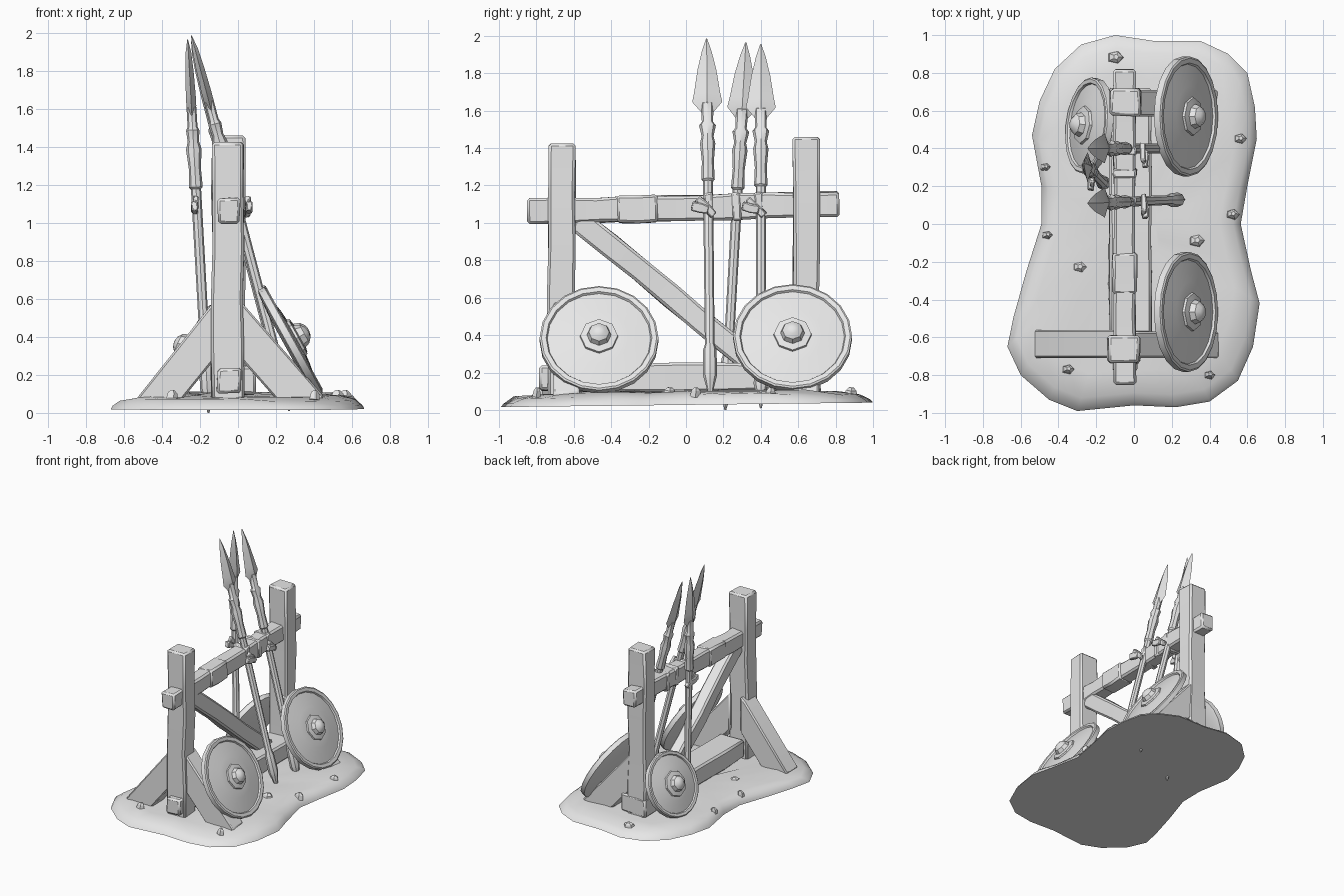
import bpy, bmesh, math, random
from mathutils import Vector, Matrix

if "Cube" in bpy.data.objects:
    bpy.data.objects.remove(bpy.data.objects["Cube"])

random.seed(4)
grey = bpy.data.materials.new("plain grey")
grey.diffuse_color = (0.8, 0.8, 0.8, 1)
grey.use_nodes = True
grey.node_tree.nodes["Principled BSDF"].inputs["Base Color"].default_value = grey.diffuse_color


def finish(name, bm, angle=35):
    bmesh.ops.recalc_face_normals(bm, faces=bm.faces)
    me = bpy.data.meshes.new(name)
    bm.to_mesh(me)
    bm.free()
    me.materials.append(grey)
    ob = bpy.data.objects.new(name, me)
    bpy.context.collection.objects.link(ob)
    me.shade_smooth()
    me.set_sharp_from_angle(angle=math.radians(angle))
    return ob


def bridge(bm, rings):
    # skin consecutive vertex rings and cap both ends
    for a, b in zip(rings, rings[1:]):
        n = len(a)
        for i in range(n):
            bm.faces.new((a[i], a[(i + 1) % n], b[(i + 1) % n], b[i]))
    bm.faces.new(rings[0])
    bm.faces.new(rings[-1])


def lathe(name, origin, direction, profile, sides, angle=35):
    # profile rows: height along direction, radius across, radius along y
    z = Vector(direction).normalized()
    y = Vector((0, 1, 0))
    x = y.cross(z).normalized()
    y = z.cross(x)
    bm = bmesh.new()
    rings = []
    for h, rx, ry in profile:
        rings.append([bm.verts.new(Vector(origin) + z * h
                      + x * rx * math.cos(math.tau * i / sides)
                      + y * ry * math.sin(math.tau * i / sides)) for i in range(sides)])
    bridge(bm, rings)
    return finish(name, bm, angle)


def timber(name, a, b, w, d, up=(1, 0, 0), bevel=0.014, rough=0.006, cuts=5):
    # hewn beam from a to b, w across "up", d along "up"
    a, b = Vector(a), Vector(b)
    z = (b - a).normalized()
    u = Vector(up)
    u = (u - z * u.dot(z)).normalized()
    v = z.cross(u)
    bm = bmesh.new()
    rings = []
    for k in range(cuts + 1):
        c = a.lerp(b, k / cuts)
        rings.append([bm.verts.new(c + u * (su * d / 2 + random.uniform(-rough, rough))
                      + v * (sv * w / 2 + random.uniform(-rough, rough)))
                      for su, sv in ((1, 1), (-1, 1), (-1, -1), (1, -1))])
    bridge(bm, rings)
    ob = finish(name, bm, 40)
    m = ob.modifiers.new("worn edges", "BEVEL")
    m.width, m.segments, m.limit_method = bevel, 1, "ANGLE"
    return ob


def slab(name, pts, y0, y1):
    # xz outline extruded along y
    bm = bmesh.new()
    bridge(bm, [[bm.verts.new((x, y, z)) for x, z in pts] for y in (y0, y1)])
    ob = finish(name, bm, 40)
    m = ob.modifiers.new("worn edges", "BEVEL")
    m.width, m.segments, m.limit_method = 0.01, 1, "ANGLE"
    return ob


# ground mound
outline = [(-.1, 1), (.1, .97), (.35, .97), (.5, .9), (.6, .8), (.64, .62), (.65, .45),
           (.6, .2), (.565, 0), (.62, -.25), (.665, -.42), (.63, -.65), (.55, -.83),
           (.4, -.94), (.22, -.97), (0, -.96), (-.3, -.99), (-.45, -.93), (-.6, -.8),
           (-.67, -.65), (-.64, -.5), (-.57, -.25), (-.49, 0), (-.49, .2), (-.54, .47),
           (-.5, .65), (-.42, .82), (-.28, .95)]
bm = bmesh.new()
rings = []
for s, h in ((.5, 0), (1, 0), (.985, .018), (.93, .05), (.8, .065), (.5, .072), (.2, .075)):
    rings.append([bm.verts.new((x * s, y * s, .027 + .012 * y * s + h
                  + (random.uniform(-.01, .01) if h > .03 else 0))) for x, y in outline])
bridge(bm, rings)
finish("ground", bm, 50)

# loose stones
for i, (x, y, r) in enumerate([(-.29, -.23, .045), (.33, -.09, .05), (-.46, -.06, .03),
                               (.52, .05, .04), (-.35, -.77, .035), (.56, .45, .04),
                               (.4, -.8, .03), (-.1, .88, .05), (-.47, .3, .03)]):
    lathe(f"stone_{i}", (x, y, .07), (.1, .1, 1),
          [(0, r, r * .8), (.035, r * .8, r * .6), (.05, r * .3, r * .3)], 5, 20)

# frame timbers
timber("front_post", (-.055, -.665, .06), (-.055, -.665, 1.425), .148, .168)
timber("back_post", (-.045, .645, .06), (-.045, .645, 1.46), .145, .16)
timber("top_beam", (-.05, -.85, 1.06), (-.05, .82, 1.1), .135, .115, cuts=9)
timber("bottom_beam", (-.02, -.58, .175), (-.02, .72, .175), .15, .225)
timber("bottom_beam_end", (-.045, -.785, .17), (-.045, -.55, .17), .13, .13, cuts=2)
timber("diagonal_brace", (-.05, -.58, 1.02), (-.05, .42, .2), .125, .1, cuts=6)
timber("beam_wrap", (-.05, -.37, 1.072), (-.05, -.15, 1.077), .145, .128, cuts=2)

# side struts
right = [(0, .6), (.03, .57), (.45, .09), (.44, .05), (.22, .05), (0, .3)]
slab("front_right_strut", right, -.71, -.57)
slab("back_right_strut", right, .57, .71)
slab("front_left_strut", [(-.1, .6), (-.14, .57), (-.53, .08), (-.5, .05), (-.31, .05), (-.1, .31)],
     -.71, -.56)


# round shields: dished disc, raised rim and boss
def shield(name, centre, normal, r):
    lathe(name, centre, normal,
          [(-.035, r * .5, r * .5), (-.025, r * .93, r * .93), (-.018, r, r), (.018, r, r),
           (.024, r * .97, r * .97), (.022, r * .89, r * .89), (.01, r * .87, r * .87),
           (.03, r * .5, r * .5), (.035, r * .34, r * .34)], 20, 28)
    lathe(name + "_boss", centre, normal,
          [(.02, .105, .105), (.048, .1, .1), (.055, .065, .065), (.085, .055, .055),
           (.105, .03, .03), (.11, .01, .01)], 8, 30)


shield("front_shield", (.275, -.465, .375), (.56, 0, .31), .318)
shield("back_shield", (.275, .57, .385), (.56, 0, .31), .318)
shield("left_shield", (-.235, .52, .33), (-.85, .1, .4), .255)


# spears: shaft, wrapped grip, socket and flat blade
def spear(name, base, tip):
    base, tip = Vector(base), Vector(tip)
    d = tip - base
    n = d.length
    lathe(name + "_shaft", base, d,
          [(0, .005, .005), (.1, .03, .03), (.13, .038, .038), (.27, .034, .036), (.3, .026, .026),
           (n - .79, .027, .027), (n - .78, .036, .036), (n - .68, .032, .032),
           (n - .58, .041, .041), (n - .54, .03, .032), (n - .48, .035, .045),
           (n - .46, .026, .03), (n - .36, .026, .034), (n - .34, .01, .02)], 8)
    lathe(name + "_blade", base, d,
          [(n - .41, .015, .03), (n - .35, .026, .08), (n - .3, .026, .07),
           (n - .17, .022, .05), (n - .07, .015, .026), (n, .002, .003)], 4, 20)


spear("first_spear", (.265, .13, .06), (-.245, .11, 1.985))
spear("second_spear", (-.155, .21, 0), (-.265, .32, 1.965))
spear("third_spear", (.27, .4, .01), (-.245, .4, 1.955))

# lashings on the top beam holding each spear
for i, (x, y) in enumerate([(.015, .12), (.015, .39), (-.185, .27)]):
    s = 1 if x > 0 else -1
    timber(f"lashing_{i}", (x + s * .035, y - .06, 1.13), (x + s * .035, y + .03, 1.04), .04, .03,
           bevel=.006, cuts=2)
    timber(f"lashing_tail_{i}", (x + s * .04, y, 1.07), (x + s * .045, y - .09, 1.09), .05, .03,
           bevel=.006, cuts=2)
    timber(f"beam_loop_{i}", (-.05, y - .025, 1.085), (-.05, y + .025, 1.087), .15, .13,
           bevel=.01, cuts=1)
